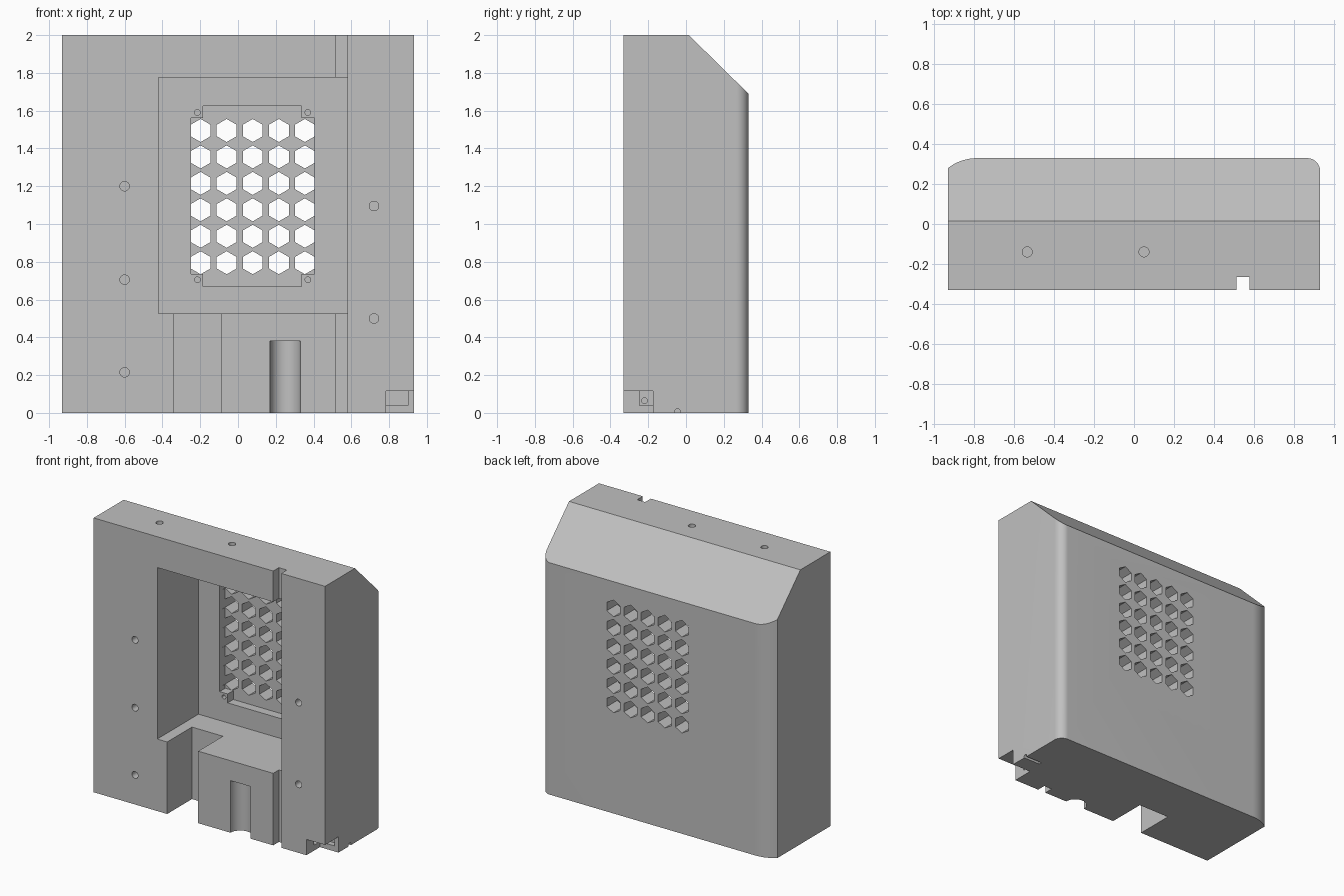
import bpy
import bmesh
from math import cos, sin, radians

if "Cube" in bpy.data.objects:
    bpy.data.objects.remove(bpy.data.objects["Cube"], do_unlink=True)

grey = bpy.data.materials.new("light_grey")
grey.use_nodes = True
colour = (0.53, 0.53, 0.53, 1)
grey.diffuse_color = colour
grey.node_tree.nodes["Principled BSDF"].inputs["Base Color"].default_value = colour


def arc(cx, cy, r, start, end, steps):
    angles = [radians(start + (end - start) * i / steps) for i in range(steps + 1)]
    return [(cx + r * cos(a), cy + r * sin(a)) for a in angles]


def circle(cx, cy, r, sides=20, turn=0):
    return arc(cx, cy, r, turn, turn + 360, sides)[:-1]


def rect(x0, x1, z0, z1):
    return [(x0, z0), (x1, z0), (x1, z1), (x0, z1)]


def prism(name, outlines, axis, low, high):
    """Extrude flat outlines along an axis from low to high."""
    place = {"x": lambda a, b, h: (h, a, b),
             "y": lambda a, b, h: (a, h, b),
             "z": lambda a, b, h: (a, b, h)}[axis]
    bm = bmesh.new()
    for points in outlines:
        rings = [[bm.verts.new(place(a, b, h)) for a, b in points] for h in (low, high)]
        for ring in rings:
            bm.faces.new(ring)
        for i in range(len(points)):
            j = (i + 1) % len(points)
            bm.faces.new((rings[0][i], rings[0][j], rings[1][j], rings[1][i]))
    bmesh.ops.recalc_face_normals(bm, faces=bm.faces)
    mesh = bpy.data.meshes.new(name)
    bm.to_mesh(mesh)
    bm.free()
    mesh.materials.append(grey)
    ob = bpy.data.objects.new(name, mesh)
    bpy.context.collection.objects.link(ob)
    return ob


# Main block with two rounded rear edges
side, front, back = 0.933, -0.33, 0.33
outline = [(-side, front), (side, front)]
outline += arc(side - 0.065, back - 0.065, 0.065, 0, 90, 12)
outline += arc(-side + 0.145, back - 0.235, 0.235, 90, 128.1, 12)
housing = prism("housing", [outline], "z", 0, 2)


def cut(outlines, axis, low, high):
    cutter = prism("cutter", outlines, axis, low, high)
    cutter.hide_render = True
    mod = housing.modifiers.new("cut", "BOOLEAN")
    mod.operation = "DIFFERENCE"
    mod.solver = "EXACT"
    mod.object = cutter
    bpy.context.view_layer.objects.active = housing
    bpy.ops.object.modifier_apply(modifier=mod.name)
    bpy.data.objects.remove(cutter, do_unlink=True)


out = front - 0.1

# Sloped rear top
cut([[(0.015, 2), (0.43, 1.592), (0.43, 2.2), (0.015, 2.2)]], "x", -1.1, 1.1)

# Front recess, lower channel and narrow cable slot
cut([rect(-0.42, 0.58, 0.525, 1.775)], "y", out, 0.145)
cut([rect(-0.34, -0.09, -0.1, 0.6)], "y", out, -0.045)
cut([rect(0.515, 0.58, -0.1, 2.1)], "y", out, -0.265)

# Stepped pocket that leaves four corner lugs
cut([rect(-0.185, 0.335, 0.67, 1.625)], "y", 0.1, 0.21)
cut([rect(-0.25, 0.405, 0.735, 1.56)], "y", 0.1, 0.21)

# Hexagonal vent grid
vents = [circle(-0.198 + 0.138 * i, 0.795 + 0.14 * j, 0.061, 6, 30)
         for i in range(5) for j in range(6)]
cut(vents, "y", 0.18, 0.5)

# Half-round groove at the bottom front
cut([circle(0.25, front, 0.08, 48)], "z", -0.1, 0.38)

# Screw holes in the front, lugs and top
front_holes = [(-0.6, 0.215), (-0.6, 0.705), (-0.6, 1.2), (0.72, 0.5), (0.72, 1.095)]
cut([circle(x, z, 0.025) for x, z in front_holes], "y", out, -0.18)
cut([circle(x, z, 0.015) for x in (-0.215, 0.37) for z in (0.705, 1.59)], "y", 0.1, 0.21)
cut([circle(x, -0.14, 0.025) for x in (-0.535, 0.05)], "z", 1.85, 2.1)

# Corner notch with its inner pocket and wire holes
cut([rect(0.783, 1.1, -0.1, 0.115)], "y", out, -0.175)
cut([rect(0.74, 0.9, 0.04, 0.115)], "y", -0.245, -0.135)
cut([circle(-0.22, 0.065, 0.015)], "x", 0.65, 0.76)
cut([circle(-0.045, 0.008, 0.014)], "x", 0.8, 1.1)

# Smooth the curved walls, keep the edges crisp
bpy.ops.object.select_all(action="DESELECT")
housing.select_set(True)
bpy.context.view_layer.objects.active = housing
bpy.ops.object.shade_smooth_by_angle(angle=radians(25))
